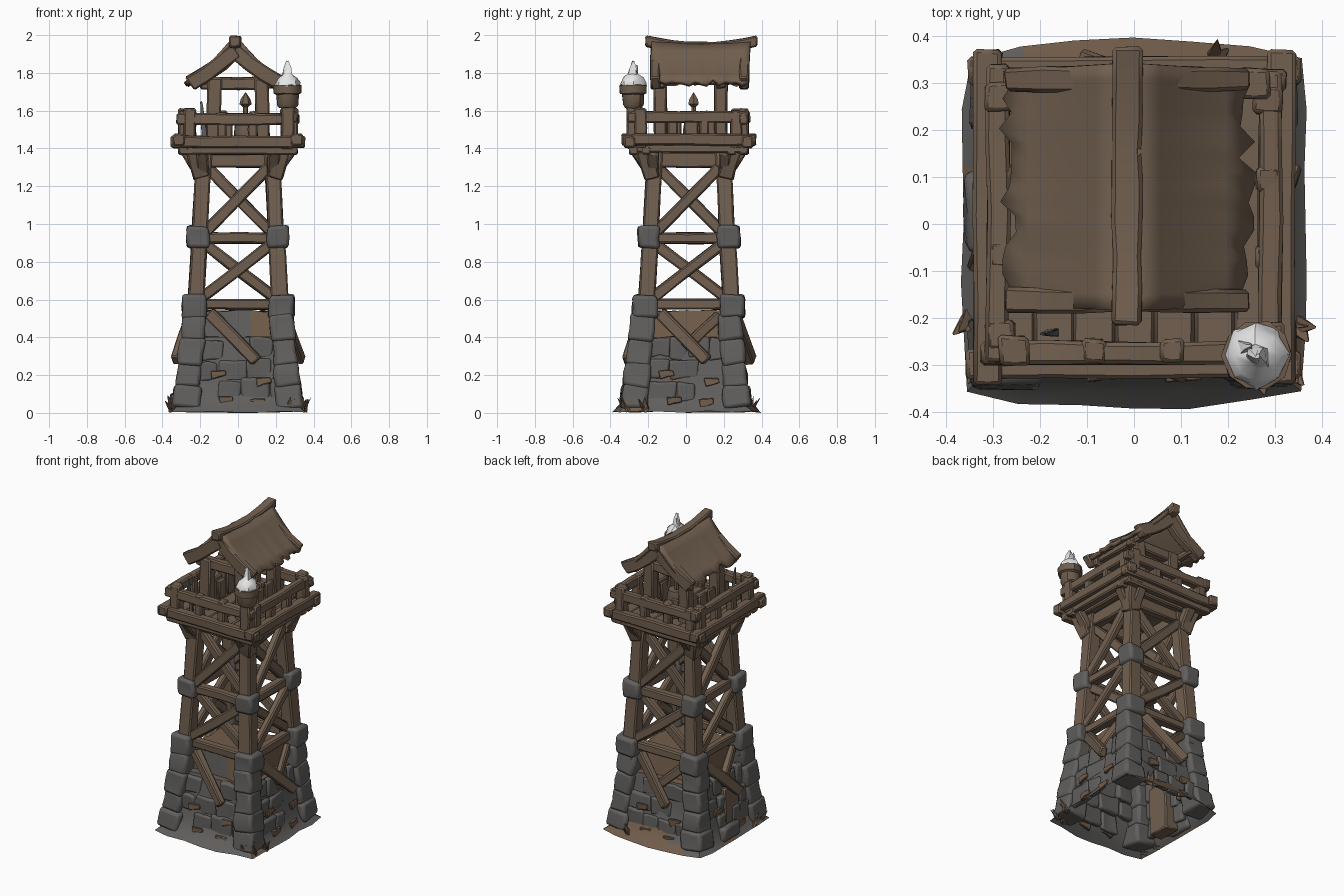
import bpy, bmesh, math, random
from mathutils import Matrix, Vector

random.seed(4)
default_cube = bpy.data.objects.get("Cube")
if default_cube:
    bpy.data.objects.remove(default_cube)


def material(name, r, g, b):
    mat = bpy.data.materials.new(name)
    mat.use_nodes = True
    mat.diffuse_color = (r, g, b, 1)
    shader = next(n for n in mat.node_tree.nodes if n.type == "BSDF_PRINCIPLED")
    shader.inputs["Base Color"].default_value = (r, g, b, 1)
    shader.inputs["Roughness"].default_value = 0.9
    return mat


wood = material("weathered wood", 0.165, 0.115, 0.078)
dirt = material("brown earth", 0.17, 0.11, 0.07)
stone = material("grey stone", 0.118, 0.115, 0.111)
flame = material("pale flame", 0.85, 0.85, 0.85)

parts = {}
IDENTITY = Matrix.Identity(4)


def noise(amount):
    return Vector([random.uniform(-amount, amount) for _ in range(3)])


def mesh_for(name, mats, bevel=0.0):
    # one growing mesh per named part
    if name not in parts:
        parts[name] = (bmesh.new(), mats, bevel)
    return parts[name][0]


def bridge(bm, r0, r1):
    count = len(r0)
    return [bm.faces.new((r0[k], r0[(k + 1) % count], r1[(k + 1) % count], r1[k])) for k in range(count)]


def beam(name, p, q, w, h, mat=wood, m=IDENTITY, taper=1.0, segs=2, sag=0.0, rough=0.004, bevel=0.008):
    # rough-hewn bar from p to q, w across and h high
    bm = mesh_for(name, [mat], bevel)
    p, q = m @ Vector(p), m @ Vector(q)
    d = (q - p).normalized()
    up = Vector((0, 1, 0)) if abs(d.z) > 0.9 else Vector((0, 0, 1))
    side = d.cross(up).normalized()
    n = side.cross(d)
    rings = []
    for i in range(segs + 1):
        t = i / segs
        c = p.lerp(q, t) + n * sag * (2 * t - 1) ** 2
        s = (1 + (taper - 1) * t) / 2
        rings.append([bm.verts.new(c + side * w * s * a + n * h * s * b + noise(rough))
                      for a, b in ((-1, -1), (1, -1), (1, 1), (-1, 1))])
    for r0, r1 in zip(rings, rings[1:]):
        bridge(bm, r0, r1)
    bm.faces.new(rings[0][::-1])
    bm.faces.new(rings[-1])


def rock(name, p, q, w, h, m=IDENTITY, taper=1.0):
    beam(name, p, q, w, h, stone, m, taper, rough=0.008, bevel=0.018)


def lathe(name, mat, centre, profile, sides, rough=0.0):
    # faceted turned shape from (radius, height) pairs
    bm = mesh_for(name, [mat])
    rings = []
    for r, z in profile:
        rings.append([bm.verts.new(Vector((centre[0] + r * math.cos(k * math.tau / sides),
                                           centre[1] + r * math.sin(k * math.tau / sides), z)) + noise(rough))
                      for k in range(sides)])
    for r0, r1 in zip(rings, rings[1:]):
        bridge(bm, r0, r1)
    bm.faces.new(rings[0][::-1])
    bm.faces.new(rings[-1])


def leg_at(z):
    return 0.255 - 0.055 * z


def pile_at(z):
    return 0.278 - 0.1 * z


# flared wall shell, recessed above the stonework
bm = mesh_for("base_wall", [stone, dirt])
levels = [(0.363, 0.005), (0.33, 0.04), (0.305, 0.1), (0.28, 0.25), (0.255, 0.4), (0.215, 0.4), (0.2, 0.54)]
STEPS = 6
rings = []
for half, z in levels:
    ring = []
    for k in range(4):
        turn = Matrix.Rotation(k * math.pi / 2, 3, "Z")
        for i in range(STEPS):
            v = turn @ Vector((half * (2 * i / STEPS - 1), -half, z))
            if z < 0.05 and k % 2 == 0:
                v.y += math.copysign(0.03 * math.sin(math.pi * i / STEPS), v.y)
            if z < 0.05 and i == 0:
                v.xy *= 0.97
            ring.append(bm.verts.new(v + noise(0.006)))
    rings.append(ring)
for row, (r0, r1) in enumerate(zip(rings, rings[1:])):
    for face in bridge(bm, r0, r1):
        c = face.calc_center_median()
        if row > 3:
            earthy = c.y > -0.18 or c.x > 0.04
        elif row < 2:
            earthy = (c.y > 0.3 and c.x > -0.15) or random.random() < 0.12
        else:
            earthy = random.random() < 0.12
        face.material_index = int(earthy)
bm.faces.new(rings[-1]).material_index = 1

# four matching sides of the tower
for k, label in enumerate(("front", "left", "back", "right")):
    spin = Matrix.Rotation(k * math.pi / 2, 4, "Z")
    m = Matrix.Translation((0, 0.015, 0)) @ spin

    # corner stone piles
    edges = [0.02, 0.13, 0.25, 0.38, 0.51]
    for low, high in zip(edges, edges[1:]):
        a, b = pile_at(low), pile_at(high)
        size = random.uniform(0.125, 0.14) + 0.015 * (low < 0.1)
        rock("corner_stones", (-a, -a, low), (-b, -b, high + 0.012), size, size, spin, 0.95)

    # broad field stones bedded in the wall
    for z in (0.11, 0.225, 0.34):
        x = -0.21
        while x < 0.17:
            width = random.uniform(0.09, 0.16)
            y = 0.313 - 0.155 * z
            if random.random() < 0.8:
                rise = random.uniform(-0.012, 0.012)
                rock("wall_stones", (x, -y, z + rise), (x + width, -y + 0.004, z + rise), 0.04,
                     random.uniform(0.1, 0.13), spin, random.uniform(0.85, 1.05))
            x += width
    # earth patches
    for x, z in ((-0.14, 0.2), (-0.1, 0.06), (0.07, 0.05), (0.1, 0.16)):
        y = 0.335 - 0.155 * z
        beam("earth_patches", (x, -y, z), (x + 0.075, -y, z + 0.012), 0.02, 0.045, dirt, spin, 0.6)

    # legs with stone collars
    a, b = leg_at(0.45), leg_at(1.4)
    beam("legs", (-a, -a, 0.45), (-b, -b, 1.4), 0.09, 0.09, m=m, taper=0.88, segs=5)
    for low, high, size in ((0.5, 0.625, 0.135), (0.87, 0.99, 0.118)):
        c = leg_at(low) + 0.004
        rock("leg_collars", (-c, -c, low), (-c, -c, high), size, size, m, 0.97)

    # cross beams and X braces
    for z, size in ((0.575, 0.055), (0.925, 0.058), (1.34, 0.08)):
        c = leg_at(z)
        beam(label + "_cross_beams", (-c, -c, z), (c, -c, z), 0.055, size, m=m)
    for low, high in ((0.61, 0.9), (0.96, 1.3)):
        for s in (-1, 1):
            a, b = leg_at(low) - 0.03, leg_at(high) - 0.02
            y = leg_at(low) + s * 0.014
            beam(label + "_braces", (-s * a, -y, low), (s * b, -y + 0.015, high), 0.042, 0.058, m=m)

    # broken braces leaning on the base
    beam(label + "_broken_braces", (-0.15, -0.24, 0.53), (0.1, -0.33, 0.275), 0.045, 0.066, m=m)
    if k != 0:
        beam(label + "_broken_braces", (0.165, -0.235, 0.52), (-0.02, -0.285, 0.345), 0.04, 0.058, m=m)

    # brackets under the platform
    beam("brackets", (-0.195, -0.195, 1.25), (-0.235, -0.235, 1.4), 0.085, 0.085, m=m)
    for s in (-1, 1):
        beam("brackets", (s * 0.185, -0.19, 1.25), (s * 0.19, -0.28, 1.385), 0.06, 0.05, m=m)
    # platform edge beams and bearers
    lift = 0.012 if k % 2 else 0
    beam("edge_beams", (-0.355, -0.312, 1.435 + lift), (0.355, -0.312, 1.435 + lift), 0.06, 0.062, m=m, segs=4)
    for y in (0.225, 0.29):
        beam("bearers", (-0.315, -y, 1.39 + lift), (0.315, -y, 1.39 + lift), 0.05, 0.045, m=m)

    # railing
    beam(label + "_rail", (-0.325, -0.29, 1.555 + lift), (0.31 if k else 0.24, -0.29, 1.555 + lift),
         0.05, 0.06, m=m, segs=4)
    for x, top, size in ((-0.255, 1.612, 0.065), (-0.085, 1.592, 0.052), (0.08, 1.597, 0.052), (0.25, 1.6, 0.06)):
        if k or x < 0.2:
            beam("rail_posts", (x, -0.285, 1.4), (x, -0.285, top), size, size, m=m)

# doorway in the right wall with a stone step
beam("door", (-0.27, -0.045, 0.01), (-0.255, -0.045, 0.32), 0.09, 0.15, wood)
rock("door_step", (-0.335, -0.06, 0.06), (-0.335, 0.11, 0.06), 0.05, 0.09)

# platform floor boards
for i in range(7):
    x = -0.255 + i * 0.085
    beam("floor_boards", (x, -0.27, 1.43), (x, 0.3, 1.43), 0.088, 0.022, segs=3)

# shelter frame
ROOF_X, ROOF_FRONT, ROOF_BACK = -0.015, -0.17, 0.328
for y in (-0.135, 0.185):
    for s in (-1, 1):
        beam("shelter_posts", (s * 0.13, y, 1.43), (s * 0.125, y, 1.77), 0.075, 0.068)
    beam("tie_beams", (-0.2, y, 1.74), (0.2, y, 1.745), 0.05, 0.065, segs=4, sag=0.008)
for y in (ROOF_FRONT + 0.008, ROOF_BACK - 0.02):
    for s in (-1, 1):
        beam("rafters", (ROOF_X + s * 0.235, y, 1.735), (ROOF_X - s * 0.01, y, 1.91), 0.05, 0.08, segs=3, sag=0.01)
for s in (-1, 1):
    beam("eave_purlins", (ROOF_X + s * 0.17, -0.175, 1.76), (ROOF_X + s * 0.17, 0.325, 1.76), 0.045, 0.045)
    # low boards around the shelter
    for y in (-0.06, 0.03, 0.12):
        beam("shelter_boards", (s * 0.14, y, 1.44), (s * 0.14, y, random.uniform(1.55, 1.6)), 0.02, 0.075)
for x in (-0.06, 0.01, 0.085):
    beam("shelter_boards", (x, 0.19, 1.44), (x, 0.19, random.uniform(1.52, 1.57)), 0.06, 0.02)
beam("ridge_beam", (ROOF_X, -0.215, 1.935), (ROOF_X, 0.378, 1.935), 0.064, 0.058, segs=8, sag=0.034, rough=0.003)

# ragged roof skins, drooping at the ends of the eaves
ROWS, COLS = 5, 16
bm = mesh_for("roof_cover", [wood])
for s in (-1, 1):
    grid = []
    for c in range(COLS + 1):
        t = c / COLS
        end = (2 * t - 1) ** 2
        reach = random.uniform(0.9, 1.06)
        ripple = random.uniform(-0.007, 0.007) - 0.012 * end
        column = []
        for r in range(ROWS + 1):
            u = r / ROWS * (reach if r == ROWS else 1)
            y = ROOF_FRONT + t * (ROOF_BACK - ROOF_FRONT) + (t - 0.5) * 0.03 * (1 - u)
            z = 1.945 + 0.015 * end * (1 - u) - 0.205 * u - 0.015 * math.sin(math.pi * u) + ripple * u
            column.append(bm.verts.new((ROOF_X + s * (0.005 + 0.24 * u), y, z)))
        grid.append(column)
    for c0, c1 in zip(grid, grid[1:]):
        for r in range(ROWS):
            quad = (c0[r], c0[r + 1], c1[r + 1], c1[r])
            bm.faces.new(quad if s < 0 else quad[::-1])

# barrel and spear kept in the shelter, stone blade at the rail
lathe("barrel", wood, (0.04, 0.04), [(0.05, 1.44), (0.06, 1.49), (0.05, 1.55)], 10)
lathe("spear", wood, (0.04, 0.04), [(0.014, 1.5), (0.014, 1.62), (0.032, 1.635), (0.026, 1.66), (0.003, 1.695)], 6)
beam("stone_blade", (-0.175, -0.23, 1.44), (-0.195, -0.235, 1.65), 0.03, 0.015, stone, taper=0.3)

# corner brazier with fire
BRAZIER = (0.262, -0.28)
beam("brazier_post", (*BRAZIER, 1.4), (*BRAZIER, 1.65), 0.07, 0.07)
lathe("brazier_bowl", wood, BRAZIER,
      [(0.046, 1.615), (0.056, 1.63), (0.06, 1.685), (0.073, 1.692), (0.075, 1.735), (0.06, 1.737)], 10, 0.003)
lathe("brazier_fire", flame, BRAZIER,
      [(0.069, 1.73), (0.065, 1.745), (0.05, 1.775), (0.027, 1.793), (0.021, 1.825), (0.003, 1.86)], 8, 0.006)
beam("fire_tongue", (0.235, -0.265, 1.76), (0.25, -0.26, 1.84), 0.03, 0.03, flame, taper=0.1)

# dry tufts around the foot
for x, y in ((-0.345, -0.2), (0.345, -0.215), (0.27, -0.325), (0.17, 0.345), (-0.33, -0.3), (0.33, -0.31)):
    out = Vector((x, y, 0)).normalized() * 0.03
    for _ in range(3):
        tip = Vector((x, y, random.uniform(0.06, 0.1))) + out + noise(0.02)
        beam("dry_tufts", (x, y, 0.01), tip, 0.045, 0.015, dirt, taper=0.08, rough=0.001, bevel=0)

# turn the collected meshes into objects
for name, (bm, mats, bevel) in parts.items():
    if name != "roof_cover":
        bmesh.ops.recalc_face_normals(bm, faces=bm.faces)
    mesh = bpy.data.meshes.new(name)
    bm.to_mesh(mesh)
    bm.free()
    obj = bpy.data.objects.new(name, mesh)
    bpy.context.collection.objects.link(obj)
    for mat in mats:
        mesh.materials.append(mat)
    if bevel:
        mod = obj.modifiers.new("Worn edges", "BEVEL")
        mod.width, mod.segments, mod.limit_method = bevel, 2 if bevel > 0.01 else 1, "ANGLE"
    if name == "roof_cover":
        obj.modifiers.new("Thickness", "SOLIDIFY").thickness = 0.025
    bpy.ops.object.select_all(action="DESELECT")
    obj.select_set(True)
    bpy.context.view_layer.objects.active = obj
    bpy.ops.object.shade_smooth_by_angle(angle=math.radians(40))
